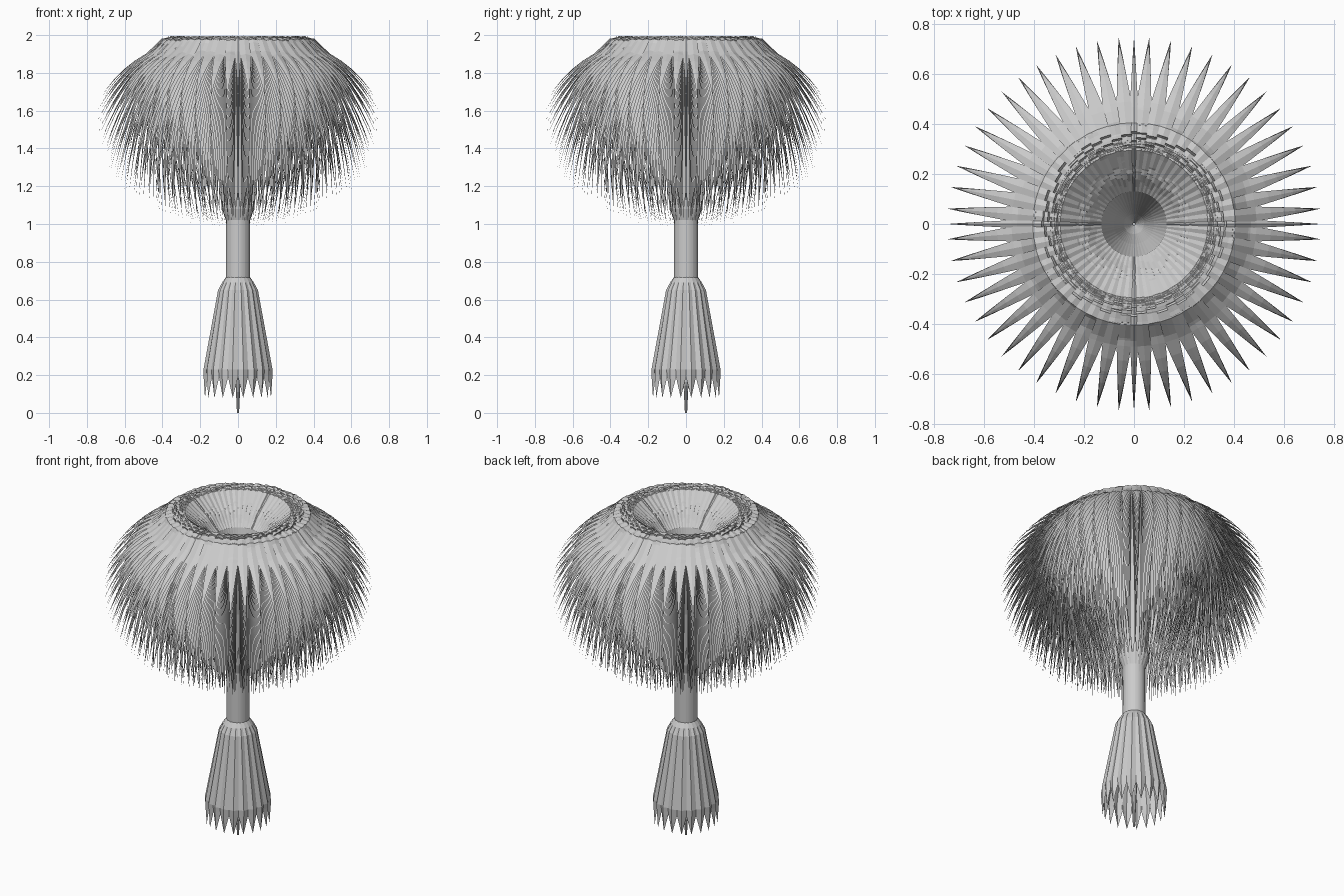
import bpy, bmesh, math
from mathutils import Vector

if "Cube" in bpy.data.objects:
    bpy.data.objects.remove(bpy.data.objects["Cube"])


def lerp(a, b, t):
    return a + (b - a) * t


def bezier(a, b, c, n):
    return [tuple((1-t)**2*p + 2*t*(1-t)*q + t*t*r for p, q, r in zip(a, b, c))
            for t in [i / n for i in range(1, n + 1)]]


def make_object(name, bm):
    bmesh.ops.recalc_face_normals(bm, faces=bm.faces)
    mesh = bpy.data.meshes.new(name)
    bm.to_mesh(mesh)
    bm.free()
    ob = bpy.data.objects.new(name, mesh)
    bpy.context.collection.objects.link(ob)
    return ob


def blade(bm, angle, half, solid, spike, fold=0.0, pleat=0.0):
    """One folded leaf: full angular width along solid, tapering along spike to a point."""
    pts = solid + spike
    rows = []
    c, s = math.cos(angle), math.sin(angle)

    def at(rad, side, h):
        return bm.verts.new((rad*c - side*s, rad*s + side*c, h))
    for i, (r, z) in enumerate(pts):
        k = i - len(solid) + 1
        taper = 1 - k / len(spike) if k > 0 else 1
        grow = min(1, i / len(solid)) * taper
        w = min(r, solid[-1][0]) * math.tan(half) * taper
        if i == len(pts) - 1:
            rows.append([at(r, 0, z)])
        else:
            edge, low = r - pleat * grow, z - fold * grow
            rows.append([at(edge, -w, low), at(r, 0, z), at(edge, w, low)])
    for a, b in zip(rows, rows[1:]):
        if len(b) == 1:
            bm.faces.new((a[0], a[1], b[0]))
            bm.faces.new((a[1], a[2], b[0]))
        else:
            for j in range(2):
                bm.faces.new((a[j], a[j+1], b[j+1], b[j]))


# Angular slots shared by all leaf layers: 13 per quarter plus a thin one on each axis
slots = []
for q in range(4):
    slots.append((math.radians(90 * q), math.radians(1.8)))
    slots += [(math.radians(90 * q + 4.7 + 6.717 * k), math.radians(3.45)) for k in range(13)]

# Fountain-like leaf crown: nested layers rise from the stem and droop to points
LAYERS = 15
for n in range(LAYERS):
    t = n / (LAYERS - 1)
    a = math.radians(lerp(16, -82, t))
    tip = (0.75 * math.cos(a) ** 0.8, 1.52 + 0.535 * math.sin(a))
    split = (lerp(0.49, 0.42, t), lerp(1.90, 1.88, t))
    ctrl = (lerp(split[0], tip[0], 0.5) + 0.035, lerp(split[1], tip[1], 0.5) + 0.03)
    peak = lerp(0.19, 0.36, t)
    bm = bmesh.new()
    for ang, half in slots:
        wave = math.sin(20 * ang + 2.4 * n)
        pr = peak + 0.012 * wave
        pz = lerp(1.90, 1.985, min(1, t * 1.5)) + 0.012 * wave
        rim = 0.385 + 0.02 * math.sin(20 * ang + 1.5 * n)
        solid = [(lerp(0.005, 0.06, t), lerp(1.3, 1.0, t)), (lerp(0.04, 0.10, t), 1.4),
                 (lerp(0.08, 0.15, t), 1.62), (lerp(0.13, 0.25, t), 1.83),
                 (pr - 0.03, pz - 0.04), (pr, pz),
                 (max(rim - 0.07, pr), 1.988), (max(rim, pr + 0.01), 1.975 + 0.006 * wave),
                 split]
        blade(bm, ang, half, solid, bezier(split, ctrl, tip, 5), 0.008)
    make_object(f"leaf_layer_{n + 1}", bm)

# Ribbed stem
bm = bmesh.new()
for k in range(20):
    blade(bm, math.radians(18 * k), math.radians(9),
          [(0.064, 0.70), (0.064, 1.02), (0.085, 1.08)], [(0.10, 1.2)], pleat=0.006)
make_object("stem", bm)

# Flared pleated skirt at the base with a toothed hem
bm = bmesh.new()
for k in range(20):
    blade(bm, math.radians(9 + 18 * k), math.radians(9),
          [(0.062, 0.72), (0.085, 0.69), (0.107, 0.65), (0.185, 0.23), (0.185, 0.20)],
          [(0.177, 0.08)], pleat=0.022)
make_object("base_skirt", bm)

# Central spike that touches the ground
bm = bmesh.new()
bmesh.ops.create_cone(bm, cap_ends=True, segments=10, radius1=0.006, radius2=0.04, depth=0.72)
bmesh.ops.translate(bm, verts=bm.verts, vec=Vector((0, 0, 0.36)))
make_object("center_spike", bm)
